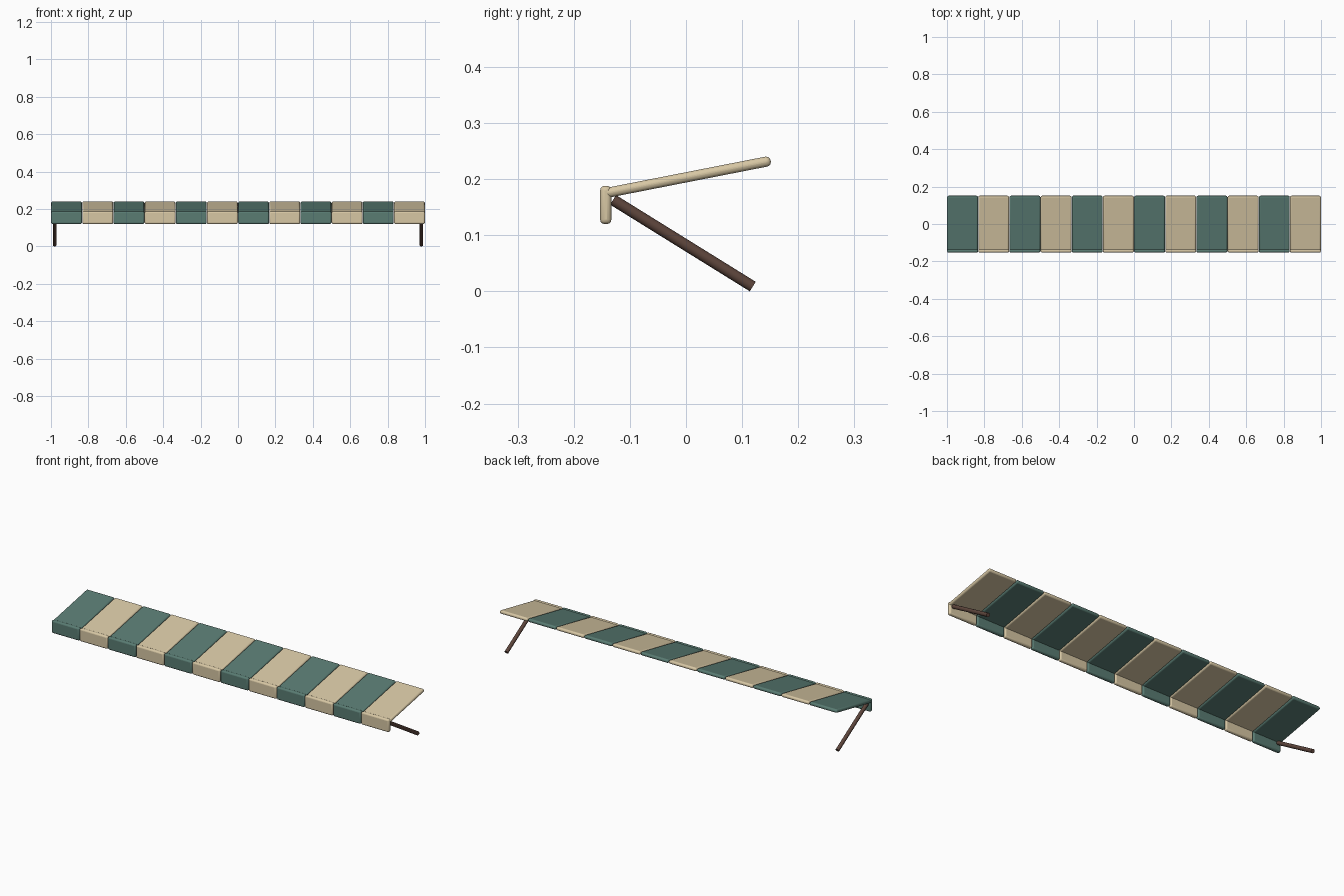
import bpy
import math
from mathutils import Vector

if "Cube" in bpy.data.objects:
    bpy.data.objects.remove(bpy.data.objects["Cube"])


def material(name, rgb):
    m = bpy.data.materials.new(name)
    m.diffuse_color = (*rgb, 1)
    m.use_nodes = True
    m.node_tree.nodes["Principled BSDF"].inputs["Base Color"].default_value = m.diffuse_color
    return m


green = material("green_canvas", (0.10, 0.20, 0.17))
cream = material("cream_canvas", (0.68, 0.57, 0.37))
brown = material("brown_metal", (0.11, 0.06, 0.045))


def soft_box(name, loc, size, tilt, mat):
    bpy.ops.mesh.primitive_cube_add(size=1, location=loc, rotation=(tilt, 0, 0))
    ob = bpy.context.object
    ob.name = name
    ob.scale = size
    bpy.ops.object.transform_apply(location=False, rotation=False, scale=True)
    bev = ob.modifiers.new("soft_edges", 'BEVEL')
    bev.width = 0.008
    bev.segments = 3
    ob.data.materials.append(mat)
    bpy.ops.object.shade_smooth_by_angle(angle=math.radians(35))
    return ob


def rod(name, a, b, radius, mat):
    a, b = Vector(a), Vector(b)
    d = b - a
    bpy.ops.mesh.primitive_cylinder_add(vertices=16, radius=radius,
                                        depth=d.length, location=(a + b) / 2)
    ob = bpy.context.object
    ob.name = name
    ob.rotation_euler = d.to_track_quat('Z', 'Y').to_euler()
    ob.data.materials.append(mat)
    bpy.ops.object.shade_smooth_by_angle(angle=math.radians(35))


# Striped canopy: sloped panel plus hanging valance for each stripe
count = 12
pitch = 2 / count
width = pitch - 0.002
low, high = Vector((0, -0.147, 0.1743)), Vector((0, 0.151, 0.2327))
run = high - low
tilt = math.atan2(run.z, run.y)
for i in range(count):
    x = -1 + pitch * (i + 0.5)
    mat = green if i % 2 == 0 else cream
    mid = (low + high) / 2
    soft_box(f"canopy_panel_{i + 1}", (x, mid.y, mid.z),
             (width, run.length, 0.018), tilt, mat)
    soft_box(f"valance_{i + 1}", (x, -0.143, 0.154),
             (width, 0.02, 0.068), 0, mat)

# Support arms at both ends
for side, label in ((-1, "left"), (1, "right")):
    rod(f"{label}_support_arm", (side * 0.98, -0.13, 0.163),
        (side * 0.98, 0.119, 0.0085), 0.01, brown)
